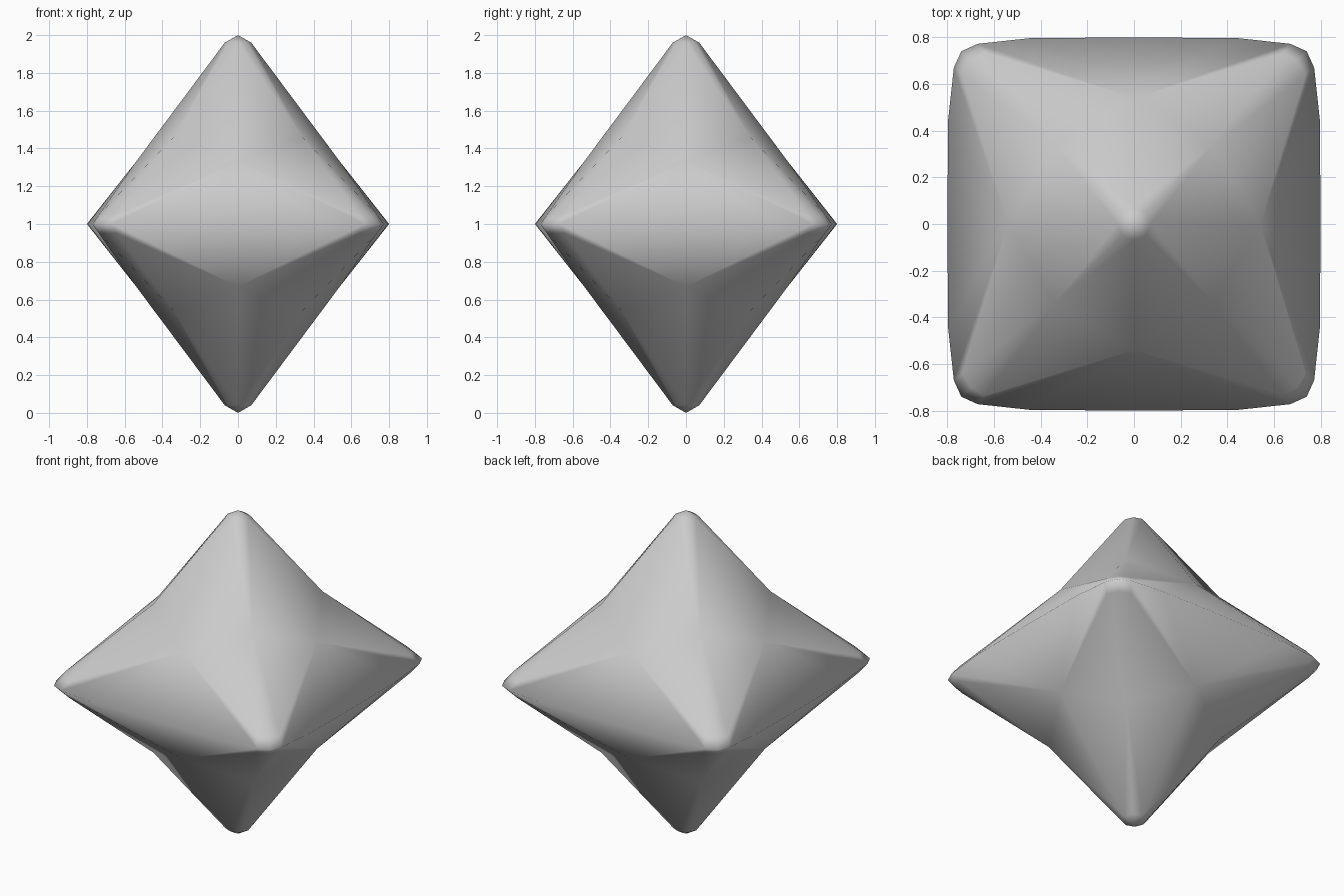
import bpy, bmesh

if "Cube" in bpy.data.objects:
    bpy.data.objects.remove(bpy.data.objects["Cube"])

# One sixteenth of the star: upper half, from the +x axis to the diagonal
P = {
    "apex": (0, 0, 2), "cap_side": (.07, 0, 1.96), "cap_diag": (.05, .05, 1.96),
    "face_mid": (.54, 0, 1.33), "ridge_mid": (.34, .34, 1.46),
    "tip_top_side": (.735, .64, 1.05), "tip_top": (.70, .70, 1.05),
    "rim_mid": (.80, 0, 1), "rim": (.796, .45, 1),
    "tip_side": (.772, .67, 1), "tip": (.74, .74, 1),
}
FACES = [
    ("apex", "cap_side", "cap_diag"),
    ("cap_side", "face_mid", "ridge_mid"),
    ("cap_side", "ridge_mid", "cap_diag"),
    ("face_mid", "tip_top_side", "ridge_mid"),
    ("ridge_mid", "tip_top_side", "tip_top"),
    ("tip_top_side", "tip_side", "tip"),
    ("tip_top_side", "tip", "tip_top"),
    ("face_mid", "rim_mid", "rim"),
    ("face_mid", "rim", "tip_side"),
    ("face_mid", "tip_side", "tip_top_side"),
]

# Repeat the wedge by swapping axes and flipping signs
bm = bmesh.new()
for swap in (False, True):
    for sx in (1, -1):
        for sy in (1, -1):
            for sz in (1, -1):
                v = {}
                for name, (x, y, z) in P.items():
                    if swap:
                        x, y = y, x
                    v[name] = bm.verts.new((x * sx, y * sy, 1 + (z - 1) * sz))
                for f in FACES:
                    bm.faces.new([v[k] for k in f])

bmesh.ops.remove_doubles(bm, verts=bm.verts, dist=0.001)
bmesh.ops.recalc_face_normals(bm, faces=bm.faces)
for f in bm.faces:
    f.smooth = True

mesh = bpy.data.meshes.new("six_point_star")
bm.to_mesh(mesh)
bm.free()
bpy.context.collection.objects.link(bpy.data.objects.new("six_point_star", mesh))
